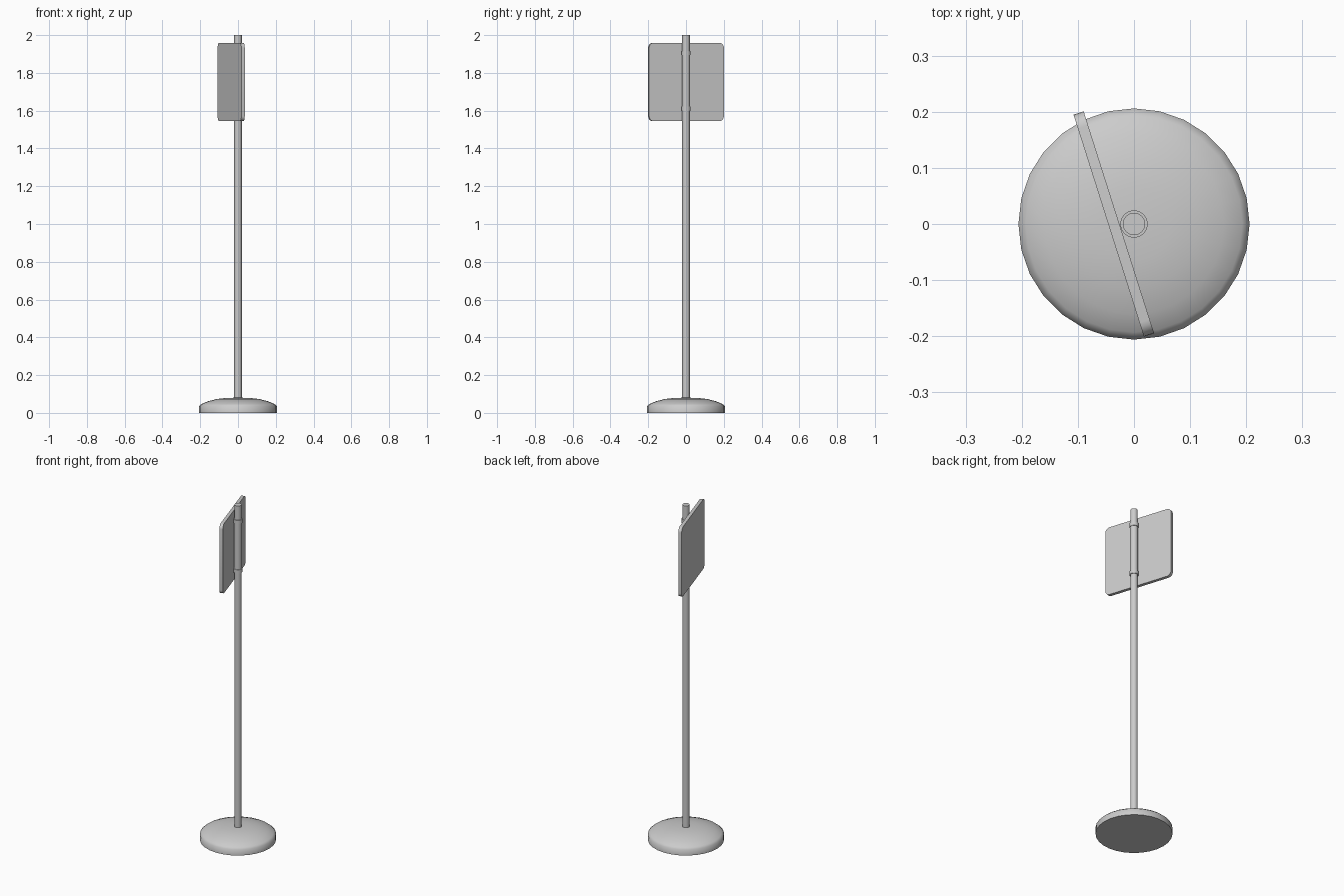
import bpy, bmesh, math

cube = bpy.data.objects.get("Cube")
if cube:
    bpy.data.objects.remove(cube, do_unlink=True)

# One grey for every part
grey = bpy.data.materials.new("plain grey")
grey.use_nodes = True
colour = (0.6, 0.6, 0.6, 1)
grey.diffuse_color = colour
grey.node_tree.nodes["Principled BSDF"].inputs["Base Color"].default_value = colour


def add_object(name, bm, smooth_angle):
    bmesh.ops.recalc_face_normals(bm, faces=bm.faces)
    mesh = bpy.data.meshes.new(name)
    bm.to_mesh(mesh)
    bm.free()
    mesh.materials.append(grey)
    ob = bpy.data.objects.new(name, mesh)
    bpy.context.collection.objects.link(ob)
    bpy.ops.object.select_all(action="DESELECT")
    ob.select_set(True)
    bpy.context.view_layer.objects.active = ob
    bpy.ops.object.shade_smooth_by_angle(angle=math.radians(smooth_angle))
    return ob


def lathe(name, profile, sides, smooth_angle=40):
    """Spin a (radius, height) profile around the z axis."""
    bm = bmesh.new()
    verts = [bm.verts.new((r, 0, z)) for r, z in profile]
    edges = [bm.edges.new(pair) for pair in zip(verts, verts[1:])]
    bmesh.ops.spin(bm, geom=verts + edges, axis=(0, 0, 1), cent=(0, 0, 0),
                   angle=math.tau, steps=sides, use_merge=True)
    bmesh.ops.remove_doubles(bm, verts=bm.verts, dist=0.0001)
    return add_object(name, bm, smooth_angle)


def tube(name, radius, bottom, top):
    return lathe(name, [(0, bottom), (radius, bottom), (radius, top), (0, top)], 28)


# Domed foot
lathe("base", [(0, 0), (0.206, 0), (0.206, 0.036), (0.193, 0.047), (0.16, 0.061),
               (0.115, 0.073), (0.065, 0.079), (0, 0.081)], 28, 60)

# Upright and the fittings that hold the panel
tube("pole", 0.02, 0.07, 2.0)
tube("sleeve", 0.0212, 1.61, 1.905)
for name, z in (("lower_clamp", 1.61), ("upper_clamp", 1.905)):
    tube(name, 0.0243, z - 0.011, z + 0.011)

# Square panel with rounded corners, turned beside the pole
bm = bmesh.new()
bmesh.ops.create_cube(bm, size=1)
bmesh.ops.scale(bm, vec=(0.019, 0.415, 0.415), verts=bm.verts)
corners = [e for e in bm.edges if abs(e.verts[0].co.x - e.verts[1].co.x) > 0.01]
bmesh.ops.bevel(bm, geom=corners, offset=0.026, segments=5, profile=0.5, affect="EDGES")
panel = add_object("sign_panel", bm, 30)
panel.location = (-0.036, 0, 1.752)
panel.rotation_euler.z = math.radians(17.6)
